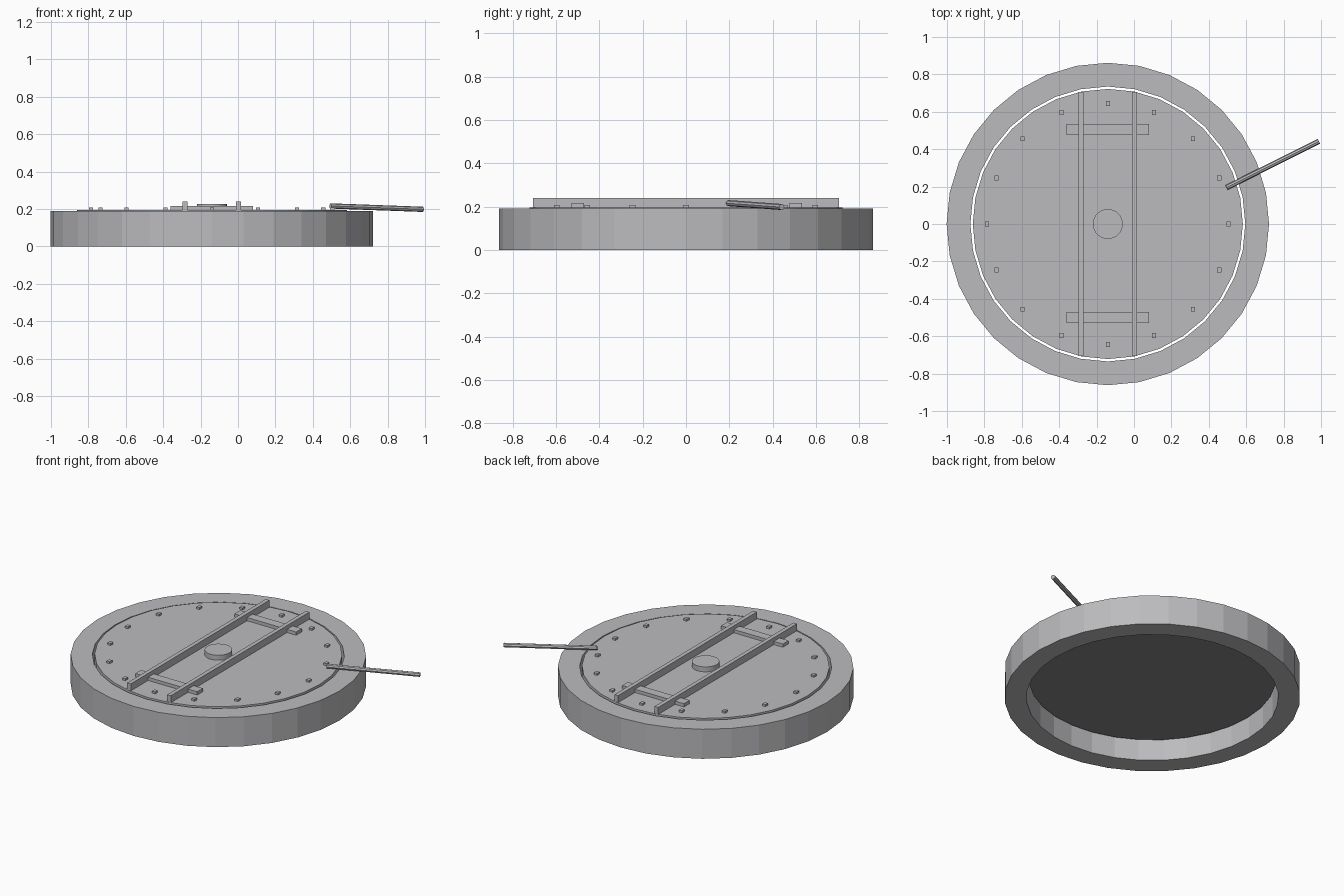
import bpy, bmesh, math
from mathutils import Vector

cube = bpy.data.objects.get("Cube")
if cube:
    bpy.data.objects.remove(cube)

CX = -0.14      # turntable axis
DECK = 0.195    # deck surface height


def material(name, colour):
    m = bpy.data.materials.new(name)
    m.use_nodes = True
    m.diffuse_color = colour
    m.node_tree.nodes["Principled BSDF"].inputs["Base Color"].default_value = colour
    return m


steel = material("steel_grey", (0.5, 0.5, 0.52, 1))
dark = material("dark_underside", (0.24, 0.24, 0.25, 1))


def finish(obj, name):
    obj.name = name
    obj.data.materials.append(steel)
    return obj


def box(name, x, y, sx, sy, z0, z1):
    bpy.ops.mesh.primitive_cube_add(size=1, location=(x, y, (z0 + z1) / 2))
    obj = bpy.context.object
    obj.scale = (sx, sy, z1 - z0)
    return finish(obj, name)


def disc(name, radius, z0, z1, sides=32):
    bpy.ops.mesh.primitive_cylinder_add(vertices=sides, radius=radius, depth=z1 - z0,
                                        location=(CX, 0, (z0 + z1) / 2))
    return finish(bpy.context.object, name)


# Outer ring: rectangular section swept round the axis
def ring(name, inner, outer, z0, z1, sides=32):
    bm = bmesh.new()
    section = [(inner, z0), (outer, z0), (outer, z1), (inner, z1)]
    loops = []
    for i in range(sides):
        a = math.tau * i / sides
        loops.append([bm.verts.new((r * math.cos(a), r * math.sin(a), z)) for r, z in section])
    for i, a in enumerate(loops):
        b = loops[(i + 1) % sides]
        for k in range(4):
            n = (k + 1) % 4
            bm.faces.new((a[k], b[k], b[n], a[n]))
    bmesh.ops.recalc_face_normals(bm, faces=bm.faces)
    mesh = bpy.data.meshes.new(name)
    bm.to_mesh(mesh)
    bm.free()
    obj = bpy.data.objects.new(name, mesh)
    obj.location.x = CX
    bpy.context.collection.objects.link(obj)
    return finish(obj, name)


ring("outer_ring", 0.735, 0.862, 0, 0.19)

# Rotating deck with a darker underside
deck = disc("deck", 0.722, 0.13, DECK)
deck.data.materials.append(dark)
for face in deck.data.polygons:
    if face.normal.z < -0.5:
        face.material_index = 1

disc("centre_hub", 0.08, DECK, 0.227)

# Rails and the cross plates beneath them
for side, x in (("right", -0.283), ("left", 0.002)):
    box(side + "_rail", x, 0, 0.026, 1.41, DECK, 0.24)
for end, y in (("front", -0.5), ("back", 0.506)):
    box(end + "_cross_plate", CX, y, 0.44, 0.058, DECK, 0.216)

# Bolts round the deck edge
for i in range(16):
    a = math.tau * i / 16
    box("bolt_%d" % (i + 1), CX + 0.645 * math.cos(a), 0.645 * math.sin(a),
        0.022, 0.026, DECK, 0.208)

# Push lever reaching out over the ring
start, end = Vector((0.495, 0.195, 0.216)), Vector((0.988, 0.442, 0.198))
bpy.ops.mesh.primitive_cylinder_add(vertices=8, radius=0.014, depth=(end - start).length,
                                    location=(start + end) / 2)
lever = finish(bpy.context.object, "push_lever")
lever.rotation_euler = (end - start).to_track_quat("Z", "Y").to_euler()
